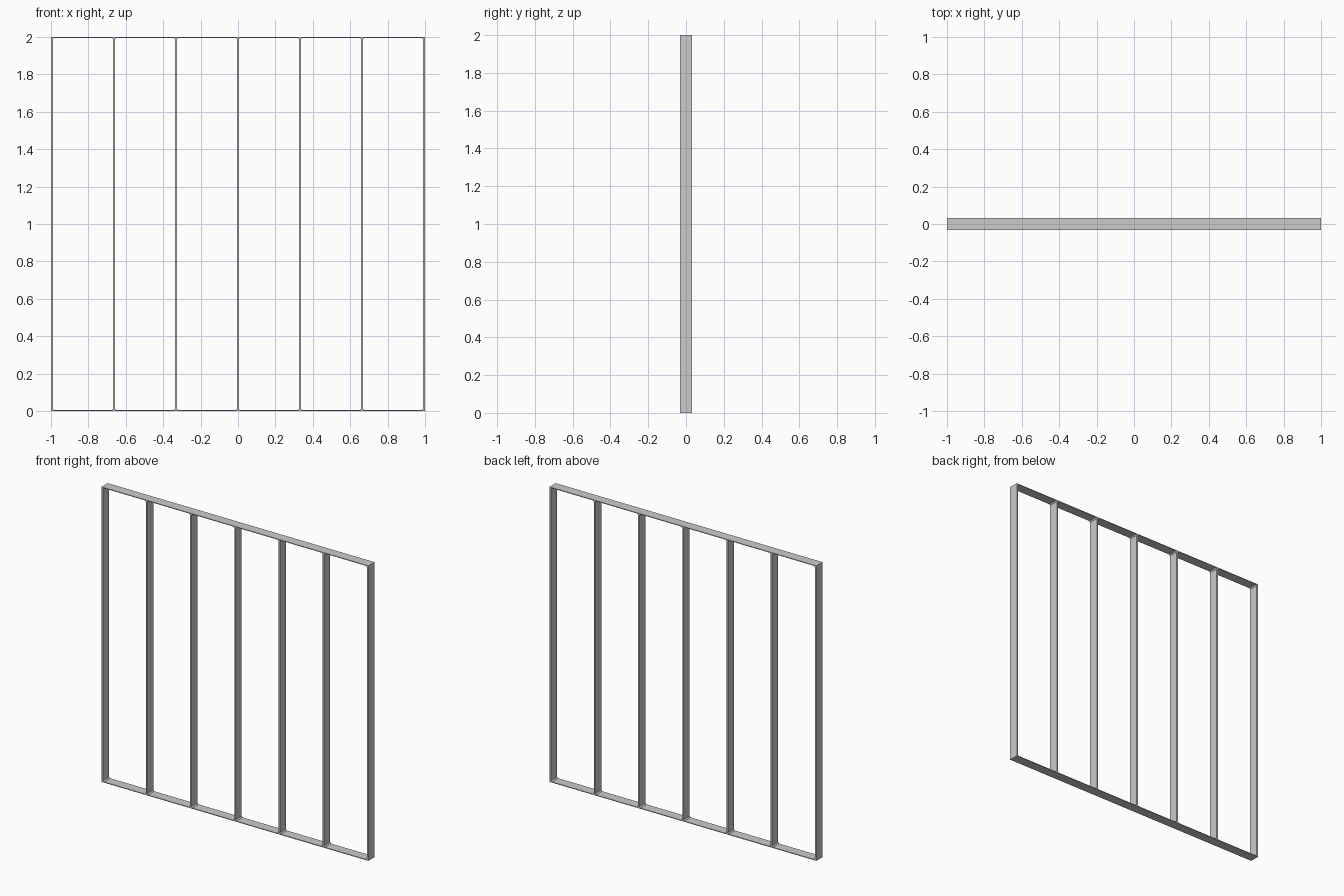
import bpy, bmesh

if "Cube" in bpy.data.objects:
    bpy.data.objects.remove(bpy.data.objects["Cube"])

DEPTH = 0.033      # half depth of the frame in y
RAIL = 0.005       # rail thickness
STUD = 0.005       # half thickness of an upright
FLARE = 0.008      # small chamfer where uprights meet the rails


def extrude_profile(name, pts):
    """Extrude a closed x-z profile through the depth of the frame."""
    bm = bmesh.new()
    face = bm.faces.new([bm.verts.new((x, -DEPTH, z)) for x, z in pts])
    ext = bmesh.ops.extrude_face_region(bm, geom=[face])
    moved = [v for v in ext["geom"] if isinstance(v, bmesh.types.BMVert)]
    bmesh.ops.translate(bm, verts=moved, vec=(0, 2 * DEPTH, 0))
    bmesh.ops.recalc_face_normals(bm, faces=bm.faces)
    mesh = bpy.data.meshes.new(name)
    bm.to_mesh(mesh)
    bm.free()
    obj = bpy.data.objects.new(name, mesh)
    bpy.context.collection.objects.link(obj)
    return obj


# Bottom and top rails
for name, z in (("bottom_rail", 0.0), ("top_rail", 2.0 - RAIL)):
    extrude_profile(name, [(-1, z), (1, z), (1, z + RAIL), (-1, z + RAIL)])

# Seven evenly spaced uprights, flared at the ends (outer sides stay flush)
z0, z1 = RAIL, 2.0 - RAIL
for i in range(7):
    x = (i - 3) * (1 - STUD) / 3
    left, right = x - STUD, x + STUD
    pts = []
    if i < 6:
        pts += [(right + FLARE, z0), (right, z0 + FLARE),
                (right, z1 - FLARE), (right + FLARE, z1)]
    else:
        pts += [(right, z0), (right, z1)]
    if i > 0:
        pts += [(left - FLARE, z1), (left, z1 - FLARE),
                (left, z0 + FLARE), (left - FLARE, z0)]
    else:
        pts += [(left, z1), (left, z0)]
    extrude_profile(f"upright_{i + 1}", pts)
